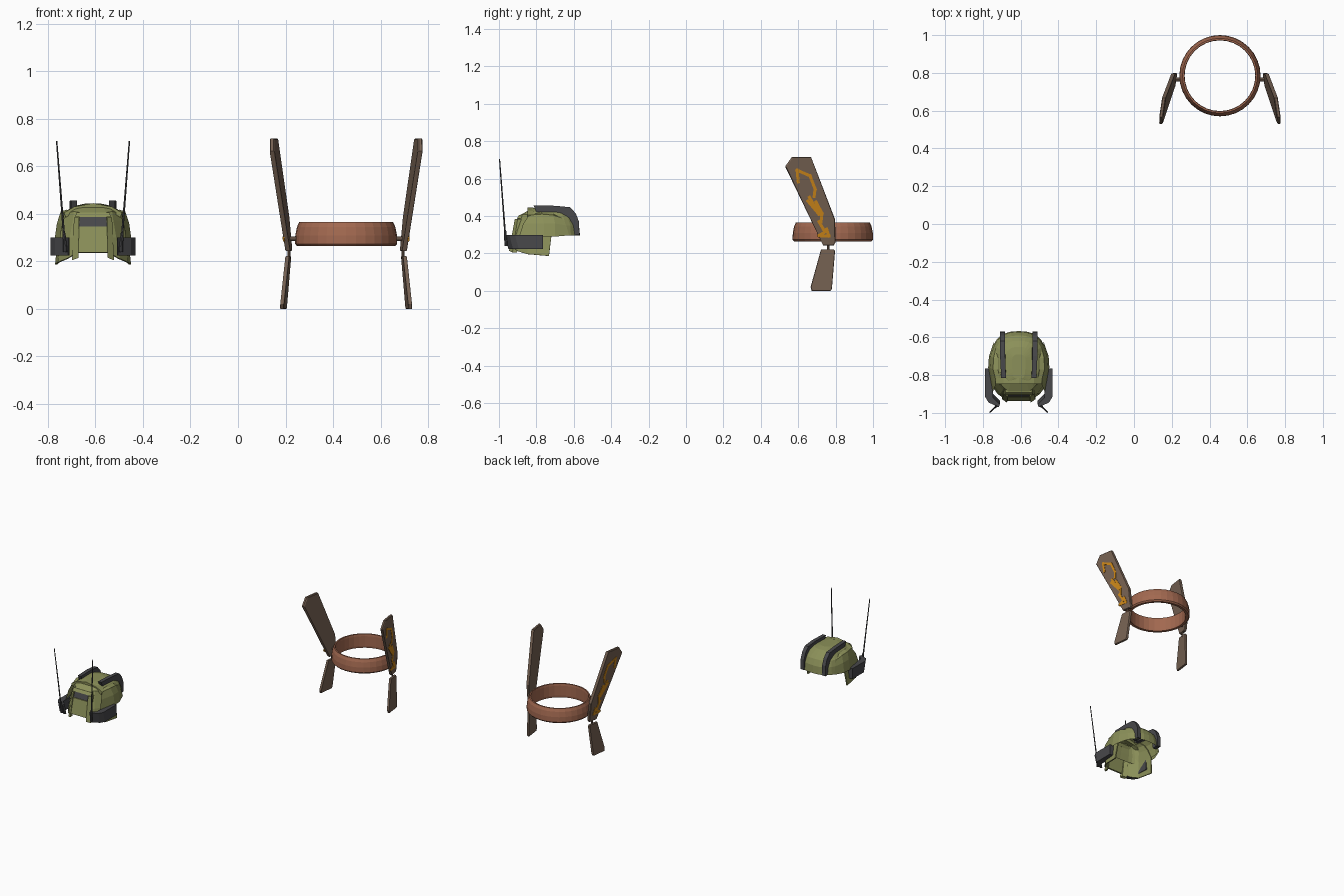
import bpy, bmesh, math
from mathutils import Vector

if "Cube" in bpy.data.objects:
    bpy.data.objects.remove(bpy.data.objects["Cube"])

def material(name, r, g, b):
    m = bpy.data.materials.new(name)
    m.diffuse_color = (r, g, b, 1)
    m.use_nodes = True
    m.node_tree.nodes["Principled BSDF"].inputs["Base Color"].default_value = m.diffuse_color
    return m

COPPER = material("copper_brown", .36, .14, .08)
WOOD = material("dull_brown", .18, .12, .085)
GOLD = material("amber", .60, .24, .01)
OLIVE = material("olive", .26, .28, .10)
DARK = material("dark_grey", .065, .065, .07)

def make(name, verts, faces, mat, solid=0):
    me = bpy.data.meshes.new(name)
    me.from_pydata([tuple(v) for v in verts], [], faces)
    bm = bmesh.new()
    bm.from_mesh(me)
    bmesh.ops.remove_doubles(bm, verts=bm.verts, dist=1e-5)
    bmesh.ops.recalc_face_normals(bm, faces=bm.faces)
    bm.to_mesh(me)
    bm.free()
    me.materials.append(mat)
    ob = bpy.data.objects.new(name, me)
    bpy.context.collection.objects.link(ob)
    if solid:
        md = ob.modifiers.new("thickness", 'SOLIDIFY')
        md.thickness, md.offset = solid, -1
    return ob

def prism(name, a, b, mat):
    """Closed body between two matching outlines."""
    n = len(a)
    faces = [list(range(n))[::-1], list(range(n, 2 * n))]
    faces += [(i, (i + 1) % n, n + (i + 1) % n, n + i) for i in range(n)]
    return make(name, list(a) + list(b), faces, mat)

def grid(name, rows, mat, solid=0, wrap=False, cap=False):
    """Skin over rows of equal length."""
    n = len(rows[0])
    faces = [(r * n + i, r * n + (i + 1) % n, (r + 1) * n + (i + 1) % n, (r + 1) * n + i)
             for r in range(len(rows) - 1) for i in range(n if wrap else n - 1)]
    if cap:
        faces.append(list(range((len(rows) - 1) * n, len(rows) * n)))
    return make(name, [p for r in rows for p in r], faces, mat, solid)

def rod(name, p, q, r0, r1, mat, n=8):
    p, q = Vector(p), Vector(q)
    rot = (q - p).to_track_quat('Z', 'Y')
    ring = [Vector((math.cos(t), math.sin(t), 0)) for t in [2 * math.pi * i / n for i in range(n)]]
    return prism(name, [p + rot @ (v * r0) for v in ring], [q + rot @ (v * r1) for v in ring], mat)

# ---------------- headband ----------------
CX, CY = .455, .785
profile = [(.189, .266), (.207, .265), (.215, .274), (.214, .31), (.207, .345),
           (.198, .365), (.189, .365), (.187, .35), (.187, .28), (.189, .266)]
grid("band_ring", [[(CX + r * math.cos(2 * math.pi * i / 32), CY + r * math.sin(2 * math.pi * i / 32), z)
                    for i in range(32)] for r, z in profile], COPPER, wrap=True)

def upper_x(y, z):
    return .235 + .15 * (.8 - y) + .0875 * (z - .24)

def lower_x(y, z):
    return .237 + .12 * (.8 - y) + .075 * (.24 - z)

upper = [(.53, .665), (.567, .717), (.668, .717), (.797, .382), (.8, .26), (.79, .243), (.733, .243)]
lower = [(.722, .222), (.79, .222), (.797, .215), (.78, .01), (.773, 0), (.672, 0), (.666, .02)]
# inlay strokes on the outside of each upper plate
strokes = [[(.60, .583), (.594, .645), (.663, .615), (.69, .545), (.685, .505)],
           [(.652, .48), (.711, .41), (.695, .475), (.727, .415), (.722, .37)],
           [(.66, .50), (.70, .43)],
           [(.711, .37), (.743, .315), (.71, .295), (.764, .293), (.752, .33)]]

for s, side in ((-1, "left"), (1, "right")):
    def place(poly, fx, off):
        return [(CX + s * (fx(y, z) + off), y, z) for y, z in poly]
    for nm, poly, fx, t in (("upper_plate", upper, upper_x, .010), ("lower_plate", lower, lower_x, .008)):
        # outer face is slightly inset for a bevelled edge
        c = [sum(k) / len(poly) for k in zip(*poly)]
        inset = [(c[0] + (y - c[0]) * .96, c[1] + (z - c[1]) * .985) for y, z in poly]
        rows = [place(inset, fx, -t), place(poly, fx, -t * .6), place(poly, fx, t * .6), place(inset, fx, t)]
        ob = grid(f"{nm}_{side}", rows + [rows[0]], WOOD, wrap=True)
        bm = bmesh.new()
        bm.from_mesh(ob.data)
        # replace the inner wall between the two insets with flat caps
        n = len(poly)
        bm.verts.ensure_lookup_table()
        a = set(bm.verts[:n])
        b = set(bm.verts[3 * n:4 * n])
        bmesh.ops.delete(bm, geom=[f for f in bm.faces if set(f.verts) & a and set(f.verts) & b],
                         context='FACES_ONLY')
        bm.verts.ensure_lookup_table()
        bm.faces.new(bm.verts[:n])
        bm.faces.new(bm.verts[3 * n:4 * n])
        loose = [e for e in bm.edges if not e.link_faces]
        bmesh.ops.delete(bm, geom=loose, context='EDGES')
        bmesh.ops.recalc_face_normals(bm, faces=bm.faces)
        bm.to_mesh(ob.data)
        bm.free()
    k = 0
    for line in strokes:
        for (y0, z0), (y1, z1) in zip(line, line[1:]):
            d = Vector((y1 - y0, z1 - z0)).normalized() * .008
            quad = [(y0 - d.x - d.y, z0 - d.y + d.x), (y1 + d.x - d.y, z1 + d.y + d.x),
                    (y1 + d.x + d.y, z1 + d.y - d.x), (y0 - d.x + d.y, z0 - d.y - d.x)]
            prism(f"inlay_{side}_{k}", place(quad, upper_x, .005), place(quad, upper_x, .0125), GOLD)
            k += 1
    # hinge pins
    rod(f"side_pin_{side}", (CX + s * .205, .765, .295), (CX + s * .242, .765, .295), .010, .010, WOOD)
    rod(f"plate_pin_{side}", (CX + s * .240, .76, .21), (CX + s * .240, .76, .255), .006, .006, WOOD)

# ---------------- helmet ----------------
HX = -.61

def dome_ring(z, w, yf, yb, n=28):
    mid, pts = -.72, []
    for i in range(n):
        t = 2 * math.pi * i / n
        c, q = math.cos(t), math.sin(t)
        e = .8 if q > 0 else .5
        pts.append((HX + w * math.copysign(abs(c) ** e, c),
                    mid + (yb - mid if q > 0 else mid - yf) * math.copysign(abs(q) ** e, q), z))
    return pts

grid("helmet_dome", [dome_ring(*l) for l in (
    (.297, .145, -.87, -.567), (.35, .139, -.86, -.572), (.39, .128, -.855, -.59),
    (.418, .105, -.85, -.618), (.435, .072, -.84, -.65), (.443, .035, -.82, -.69))],
    OLIVE, wrap=True, cap=True)

def mirrored(half):
    return [(HX + x, y, z) for x, y, z in half] + [(HX - x, y, z) for x, y, z in half[::-1]]

# face guard with hanging cheeks
grid("face_guard", [mirrored(r) for r in (
    [(.160, -.733, .187), (.148, -.85, .197), (.112, -.90, .212), (.065, -.932, .237)],
    [(.148, -.720, .297), (.138, -.84, .300), (.098, -.90, .300), (.062, -.922, .300)],
    [(.135, -.740, .360), (.126, -.82, .370), (.085, -.88, .375), (.058, -.902, .370)],
    [(.120, -.760, .400), (.112, -.83, .405), (.080, -.865, .410), (.055, -.887, .406)],
    [(.100, -.780, .420), (.090, -.82, .424), (.070, -.840, .426), (.045, -.845, .428)])],
    OLIVE, solid=.008)

# visor slot and brow
def slab(name, w0, w1, y0, z0, y1, z1, t, mat):
    q = [(HX - w0, y0, z0), (HX + w0, y0, z0), (HX + w1, y1, z1), (HX - w1, y1, z1)]
    prism(name, q, [(x, y + t, z) for x, y, z in q], mat)

slab("visor_slot", .059, .056, -.912, .347, -.901, .386, .02, DARK)
slab("brow", .075, .070, -.905, .386, -.892, .406, .05, OLIVE)
slab("mouth_panel", .062, .058, -.938, .237, -.915, .345, .012, OLIVE)
rim = [(.122, .405), (.08, .430), (.0, .445), (-.08, .430), (-.122, .405),
       (-.115, .385), (-.075, .41), (0, .422), (.075, .41), (.115, .385)]
prism("dome_rim", [(HX + x, -.848, z) for x, z in rim], [(HX + x, -.815, z) for x, z in rim], OLIVE)

ear = [(.136, -.765), (.178, -.765), (.178, -.915), (.160, -.945), (.106, -.970), (.100, -.955), (.136, -.92)]
rail = [(-.815, .456), (-.70, .455), (-.62, .447), (-.590, .415), (-.572, .37), (-.570, .298),
        (-.618, .298), (-.622, .35), (-.655, .405), (-.80, .422)]
for s, side in ((-1, "left"), (1, "right")):
    # ridge beside the mouth
    a = [(.062, -.946, .215), (.088, -.928, .205), (.080, -.90, .385), (.058, -.915, .385)]
    prism(f"face_ridge_{side}", [(HX + s * x, y, z) for x, y, z in a],
          [(HX + s * x, y + .025, z) for x, y, z in a], OLIVE)
    # curved panel over the side of the dome
    panel = [[(.138, -.89, .297), (.162, -.76, .290), (.158, -.70, .290), (.132, -.625, .297)],
             [(.130, -.87, .360), (.152, -.76, .360), (.149, -.70, .360), (.128, -.640, .350)],
             [(.118, -.84, .405), (.136, -.77, .410), (.134, -.71, .405), (.122, -.660, .388)],
             [(.100, -.83, .410), (.110, -.77, .418), (.110, -.71, .412), (.100, -.660, .395)]]
    grid(f"side_panel_{side}", [[(HX + s * x, y, z) for x, y, z in r] for r in panel], OLIVE)
    # raised rail over the crown
    prism(f"crown_rail_{side}", [(HX + s * (.068 if y < -.7 else .072), y, z) for y, z in rail],
          [(HX + s * (.093 if y < -.7 else .099), y, z) for y, z in rail], DARK)
    # ear unit and aerial
    prism(f"ear_unit_{side}",
          [(HX + s * x, y + (.02 if y < -.9 else 0), .225) for x, y in ear],
          [(HX + s * x, y, .30) for x, y in ear], DARK)
    rod(f"aerial_base_{side}", (HX + s * .117, -.962, .24), (HX + s * .122, -.967, .32), .009, .006, DARK)
    rod(f"aerial_{side}", (HX + s * .120, -.965, .28), (HX + s * .153, -.997, .706), .005, .003, DARK, 6)
